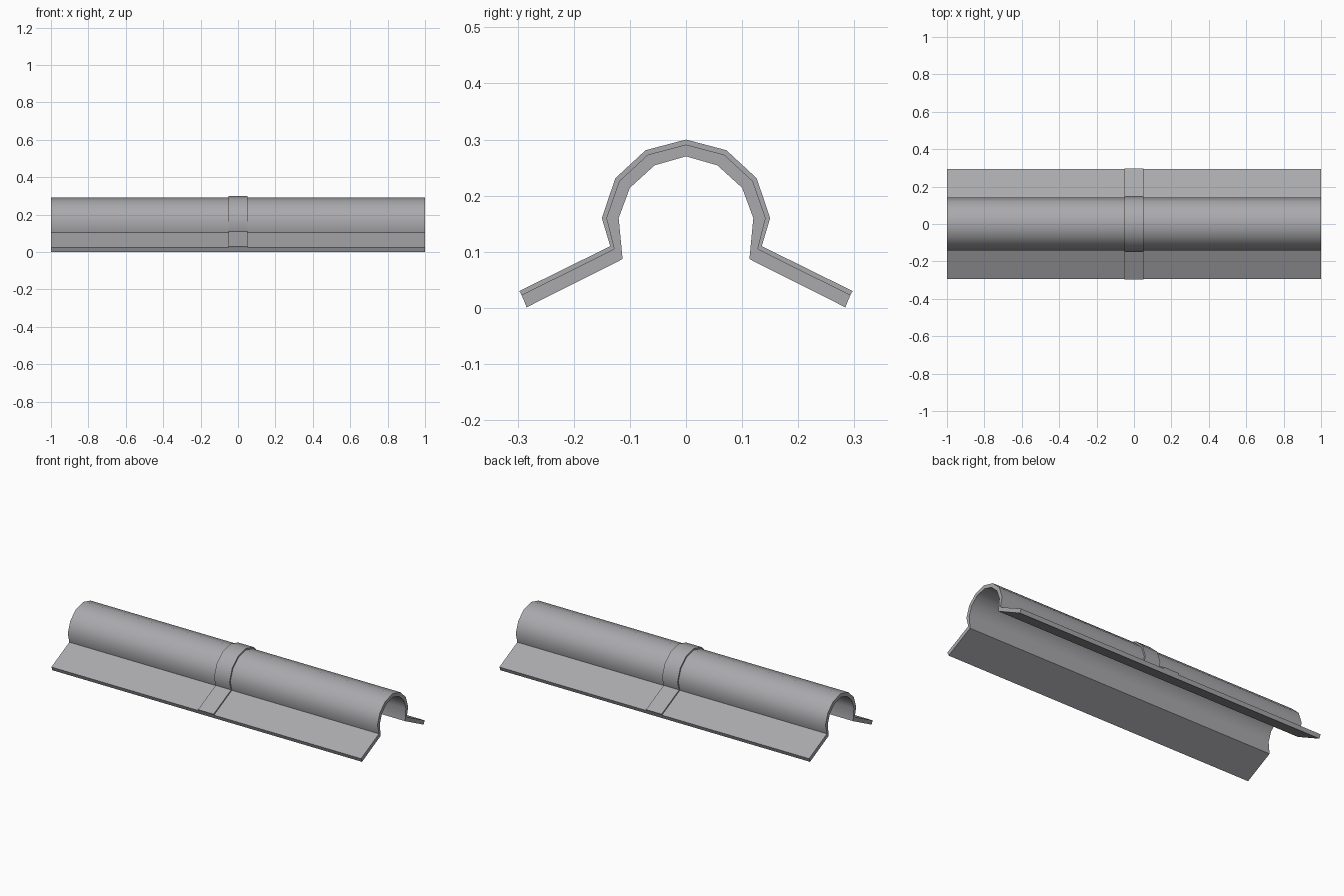
import bpy
import bmesh
import math

cube = bpy.data.objects.get("Cube")
if cube:
    bpy.data.objects.remove(cube, do_unlink=True)

grey = bpy.data.materials.new("plain grey")
grey.use_nodes = True
colour = (0.40, 0.40, 0.42, 1)
grey.diffuse_color = colour
grey.node_tree.nodes["Principled BSDF"].inputs["Base Color"].default_value = colour

# Half profiles (y, z) from the crown down to the tip of the flange
INNER = [(0, .27), (.056, .254), (.1, .214), (.12, .16), (.113, .087), (.284, .001)]
SHELL = [(0, .291), (.068, .273), (.119, .226), (.142, .16), (.128, .105), (.293, .023)]
BAND = [(0, .3), (.072, .281), (.126, .231), (.15, .16), (.135, .11), (.297, .03)]


def mirrored(half):
    """Full profile running from the front flange to the back one."""
    return [(-y, z) for y, z in reversed(half[1:])] + half


def extruded_skin(name, lower, upper, half_length):
    """Solid between two profiles, extruded along x."""
    lower, upper = mirrored(lower), mirrored(upper)
    bm = bmesh.new()
    low = [bm.verts.new((-half_length, y, z)) for y, z in lower]
    up = [bm.verts.new((-half_length, y, z)) for y, z in upper]
    caps = [bm.faces.new((low[i], low[i + 1], up[i + 1], up[i]))
            for i in range(len(low) - 1)]
    result = bmesh.ops.extrude_face_region(bm, geom=caps, use_keep_orig=True)
    moved = [v for v in result["geom"] if isinstance(v, bmesh.types.BMVert)]
    bmesh.ops.translate(bm, verts=moved, vec=(2 * half_length, 0, 0))
    bmesh.ops.recalc_face_normals(bm, faces=bm.faces)
    mesh = bpy.data.meshes.new(name)
    bm.to_mesh(mesh)
    bm.free()
    mesh.materials.append(grey)
    obj = bpy.data.objects.new(name, mesh)
    bpy.context.collection.objects.link(obj)
    bpy.ops.object.select_all(action="DESELECT")
    obj.select_set(True)
    bpy.context.view_layer.objects.active = obj
    bpy.ops.object.shade_smooth_by_angle(angle=math.radians(45))
    return obj


# Long arched cover with sloping flanges, and the raised joint band on its middle
extruded_skin("ridge_cover", INNER, SHELL, 1)
extruded_skin("joint_band", SHELL, BAND, .05)
